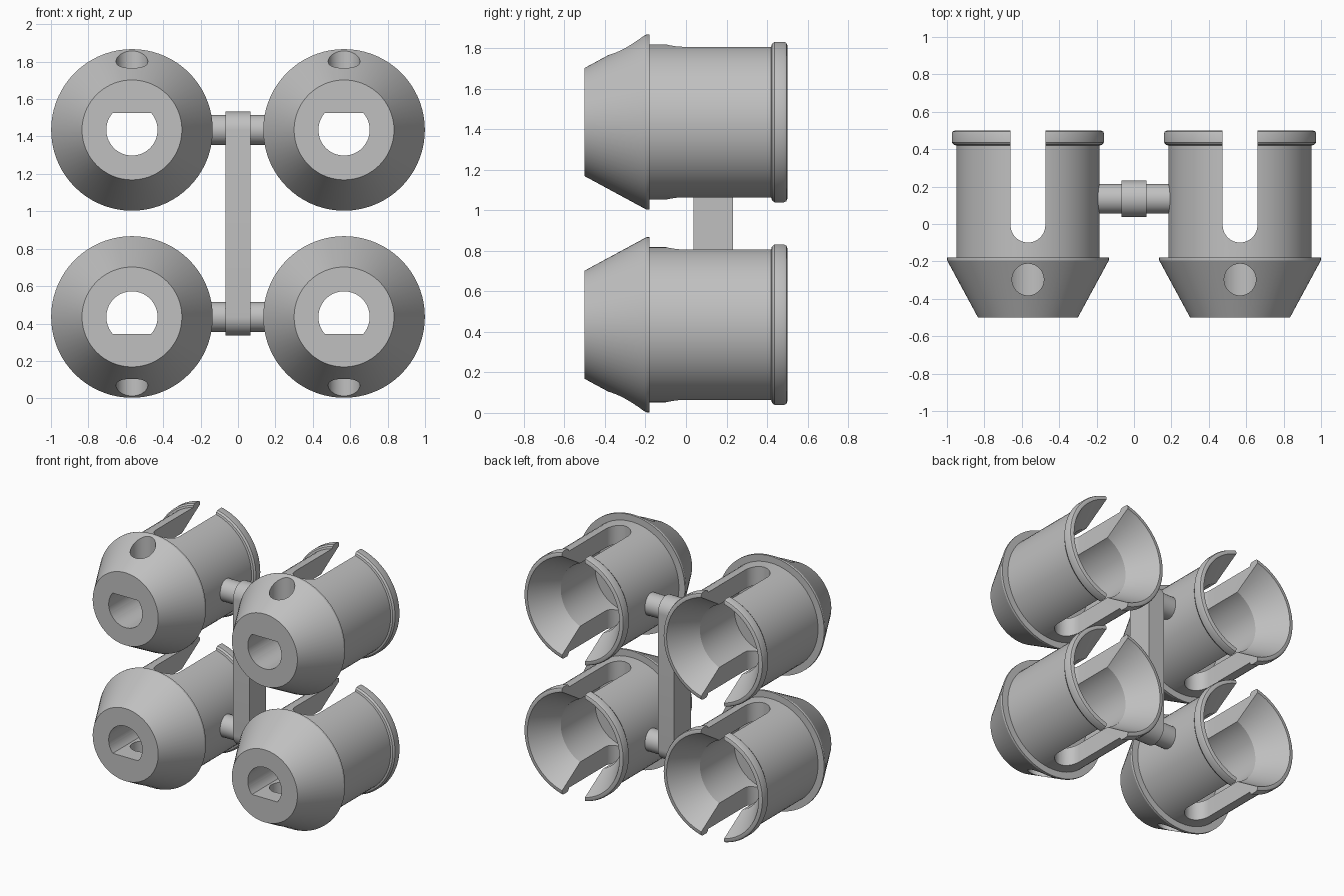
import bpy, bmesh
from math import pi, cos, sin, sqrt, radians, acos
from mathutils import Matrix

cube = bpy.data.objects.get("Cube")
if cube:
    bpy.data.objects.remove(cube, do_unlink=True)

grey = bpy.data.materials.new("plain grey")
grey.use_nodes = True
colour = (0.53, 0.53, 0.53, 1)
grey.diffuse_color = colour
grey.node_tree.nodes["Principled BSDF"].inputs["Base Color"].default_value = colour


def finish(bm, name):
    bmesh.ops.recalc_face_normals(bm, faces=bm.faces)
    mesh = bpy.data.meshes.new(name)
    bm.to_mesh(mesh)
    bm.free()
    mesh.materials.append(grey)
    obj = bpy.data.objects.new(name, mesh)
    bpy.context.collection.objects.link(obj)
    return obj


def lathe(name, profile, steps=72):
    """Spin (radius, y) points around the y axis."""
    bm = bmesh.new()
    verts = [bm.verts.new((r, y, 0)) for r, y in profile]
    edges = [bm.edges.new(pair) for pair in zip(verts, verts[1:])]
    bmesh.ops.spin(bm, geom=verts + edges, cent=(0, 0, 0), axis=(0, 1, 0),
                   angle=2 * pi, steps=steps)
    bmesh.ops.remove_doubles(bm, verts=bm.verts, dist=0.0002)
    return finish(bm, name)


def prism(name, outline, place, start, end):
    """Extrude a flat outline; place maps (a, b, depth) to x, y, z."""
    bm = bmesh.new()
    face = bm.faces.new([bm.verts.new(place(a, b, start)) for a, b in outline])
    made = bmesh.ops.extrude_face_region(bm, geom=[face])["geom"]
    shift = [q - p for p, q in zip(place(0, 0, start), place(0, 0, end))]
    bmesh.ops.translate(bm, vec=shift,
                        verts=[v for v in made if isinstance(v, bmesh.types.BMVert)])
    return finish(bm, name)


def arc(a, b, radius, begin, sweep, steps):
    return [(a + radius * cos(begin + sweep * i / steps),
             b + radius * sin(begin + sweep * i / steps)) for i in range(steps + 1)]


def circle(a, b, radius, steps=48):
    return arc(a, b, radius, 0, 2 * pi, steps)[:-1]


def along_x(a, b, d): return (d, a, b)
def along_y(a, b, d): return (a, d, b)
def along_z(a, b, d): return (a, b, d)


def smooth(obj):
    bpy.ops.object.select_all(action='DESELECT')
    obj.select_set(True)
    bpy.context.view_layer.objects.active = obj
    bpy.ops.object.shade_smooth_by_angle(angle=radians(28))


# Flared cup: cone nose, straight sleeve, rounded rear lip, tapered bore
cup = lathe("upper_left_cup", [
    (0, -0.5), (0.267, -0.5), (0.432, -0.195), (0.432, -0.18), (0.383, -0.18),
    (0.383, 0.42), (0.397, 0.424), (0.407, 0.437), (0.407, 0.483),
    (0.402, 0.495), (0.39, 0.5), (0.375, 0.5), (0.25, 0.29), (0.25, -0.11),
    (0, -0.11)])

# Cutters: long slot, D-shaped shaft hole, set screw hole
half = 0.093
slot = arc(0, -0.006, half, pi, pi, 24) + [(half, 0.7), (-half, 0.7)]
flat = acos(0.09 / 0.137)
cutters = [
    prism("slot_cutter", slot, along_z, -0.6, 0.6),
    prism("shaft_cutter", arc(0, 0, 0.137, pi / 2 + flat, 2 * (pi - flat), 40),
          along_y, -0.6, 0),
    prism("screw_cutter", circle(0, -0.297, 0.085), along_z, 0, 0.6)]
bpy.context.view_layer.objects.active = cup
for cutter in cutters:
    cutter.hide_render = True
    mod = cup.modifiers.new(cutter.name, 'BOOLEAN')
    mod.operation = 'DIFFERENCE'
    mod.solver = 'EXACT'
    mod.object = cutter
    bpy.ops.object.modifier_apply(modifier=mod.name)
for cutter in cutters:
    bpy.data.objects.remove(cutter, do_unlink=True)
smooth(cup)

# Four cups; the lower pair is turned over
span, low, high = 0.567, 0.435, 1.435
cup.location = (span, 0, high)
for name, x, z, turn in (("upper_right_cup", -span, high, 0),
                         ("lower_left_cup", span, low, pi),
                         ("lower_right_cup", -span, low, pi)):
    copy = cup.copy()
    copy.name = name
    copy.location = (x, 0, z)
    copy.rotation_euler = (0, turn, 0)
    bpy.context.collection.objects.link(copy)

# Cross rods and round-ended link bar
rod_y = 0.135
for name, z in (("upper_rod", high), ("lower_rod", low)):
    smooth(prism(name, circle(rod_y, z, 0.08), along_x, -0.25, 0.25))
link = arc(rod_y, high, 0.098, 0, pi, 24) + arc(rod_y, low, 0.098, pi, pi, 24)
smooth(prism("link_bar", link, along_x, -0.066, 0.066))
